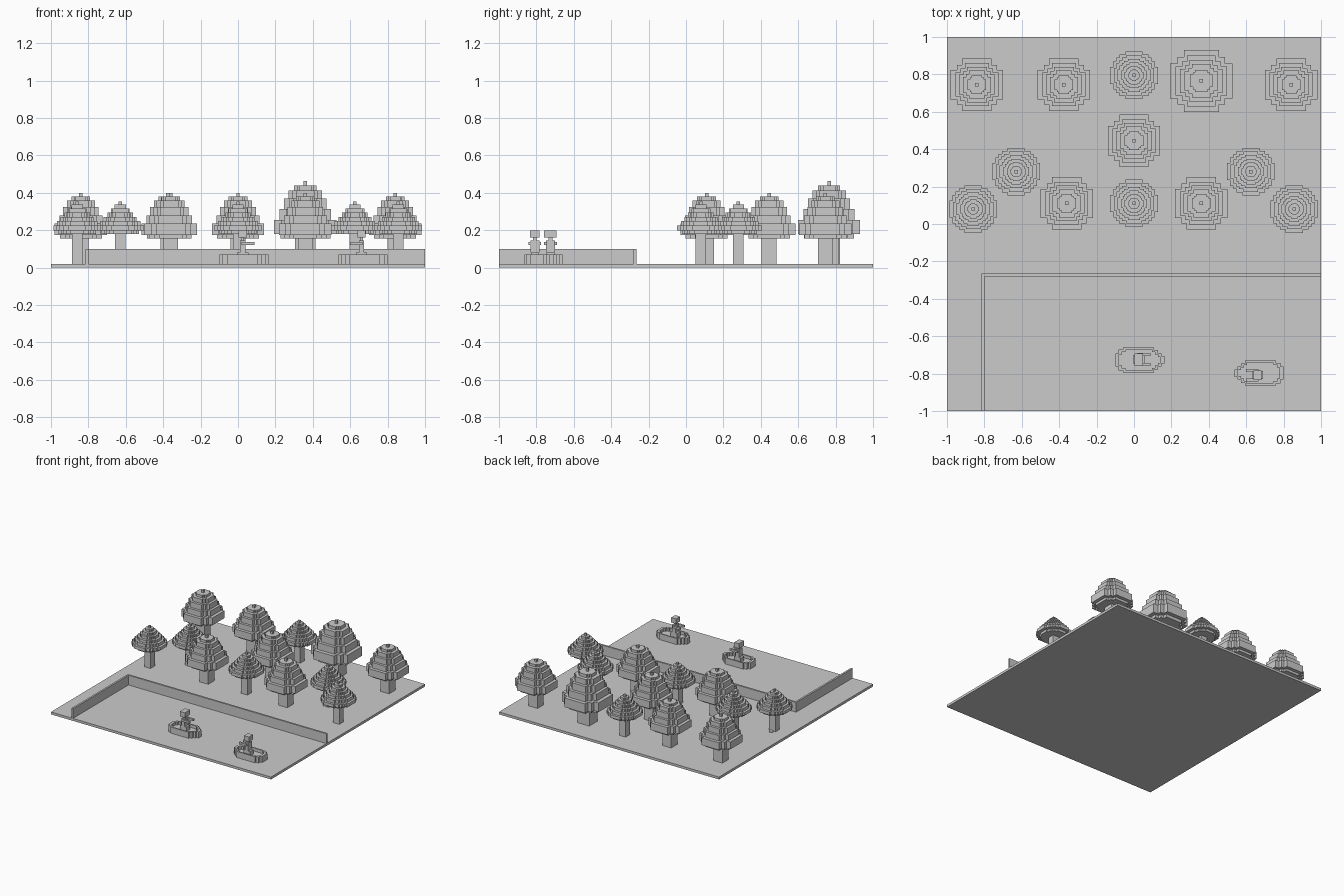
import bpy, bmesh, math

if "Cube" in bpy.data.objects:
    bpy.data.objects.remove(bpy.data.objects["Cube"], do_unlink=True)

grey = bpy.data.materials.new("plain grey")
grey.use_nodes = True
grey.diffuse_color = (0.6, 0.6, 0.6, 1)
grey.node_tree.nodes["Principled BSDF"].inputs["Base Color"].default_value = (0.6, 0.6, 0.6, 1)


def finish(name, bm):
    bmesh.ops.recalc_face_normals(bm, faces=bm.faces)
    mesh = bpy.data.meshes.new(name)
    bm.to_mesh(mesh)
    bm.free()
    mesh.materials.append(grey)
    obj = bpy.data.objects.new(name, mesh)
    bpy.context.collection.objects.link(obj)
    return obj


def loft(name, outline, rings, x=0, y=0, flip=1):
    """Stack scaled copies of an outline; each ring is (scale, z)."""
    bm = bmesh.new()
    loops = [[bm.verts.new((x + flip * px * s, y + py * s, z)) for px, py in outline]
             for s, z in rings]
    n = len(outline)
    for low, high in zip(loops, loops[1:]):
        for i in range(n):
            j = (i + 1) % n
            bm.faces.new((low[i], low[j], high[j], high[i]))
    bm.faces.new(loops[0][::-1])
    bm.faces.new(loops[-1])
    return finish(name, bm)


def box(name, x0, x1, y0, y1, z0, z1):
    return loft(name, [(x0, y0), (x1, y0), (x1, y1), (x0, y1)], [(1, z0), (1, z1)])


def stepped(corners):
    """Blocky round outline: corner points of one quarter, turned four times."""
    quarter = []
    for i, (a, b) in enumerate(corners):
        quarter.append((a, b))
        if i + 1 < len(corners):
            quarter.append((corners[i + 1][0], b))
    return [p for k in range(4) for p in
            [(round(math.cos(k * math.pi / 2)) * a - round(math.sin(k * math.pi / 2)) * b,
              round(math.sin(k * math.pi / 2)) * a + round(math.cos(k * math.pi / 2)) * b)
             for a, b in quarter]]


SQUARE = [(1, -1), (1, 1), (-1, 1), (-1, -1)]
BROAD = stepped([(1, 0.56), (0.76, 0.76), (0.56, 1)])
ROUND = stepped([(1, 0.36), (0.87, 0.6), (0.74, 0.74), (0.6, 0.87), (0.36, 1)])

# Canopy tiers as (radius, top height)
TALL_TIERS = [(0.112, 0.175), (0.14, 0.235), (0.115, 0.28), (0.095, 0.325),
              (0.075, 0.36), (0.05, 0.38)]
CAP_TIERS = [(0.1, 0.2), (0.127, 0.225), (0.108, 0.25), (0.088, 0.272),
             (0.068, 0.295), (0.05, 0.317), (0.03, 0.337)]


def tree(kind, x, y, outline, tiers, base, tip, trunk, wide=1.0, high=1.0):
    lift = lambda z: base + (z - base) * high
    rings, z = [], base
    for r, top in tiers:
        rings += [(r * wide, lift(z)), (r * wide, lift(top))]
        z = top
    loft(kind + "_canopy", outline, rings, x, y)
    loft(kind + "_tip", SQUARE, [(0.009, lift(z)), (0.009, lift(tip))], x, y)
    loft(kind + "_trunk", SQUARE, [(trunk, 0.02), (trunk, base + 0.01)], x, y)


# Ground and low corner wall
box("ground", -1, 1, -1, 1, 0, 0.02)
box("back_wall", -0.815, 1, -0.28, -0.265, 0.02, 0.1)
box("side_wall", -0.815, -0.8, -1, -0.28, 0.02, 0.1)

# Tall trees, one of them larger
for x, y in [(-0.84, 0.745), (-0.375, 0.745), (0.84, 0.745),
             (0, 0.445), (-0.36, 0.11), (0.36, 0.11)]:
    tree("tall_tree", x, y, BROAD, TALL_TIERS, 0.155, 0.4, 0.04)
tree("large_tree", 0.36, 0.765, BROAD, TALL_TIERS, 0.155, 0.4, 0.054, 1.19, 1.26)

# Cap-shaped trees
for x, y in [(0, 0.795), (0.625, 0.28), (-0.63, 0.28),
             (-0.86, 0.08), (0, 0.11), (0.857, 0.08)]:
    tree("cap_tree", x, y, ROUND, CAP_TIERS, 0.18, 0.355, 0.028)

# Small round stub beside one trunk
disc = [(math.cos(a * math.pi / 6), math.sin(a * math.pi / 6)) for a in range(12)]
loft("root_stub", disc, [(0.018, 0), (0.018, 0.025)], -0.86, 0.12)

# Half of the hull outline from bow to stern, mirrored across its length
half = [(0.132, 0.02), (0.115, 0.02), (0.115, 0.035), (0.095, 0.035), (0.095, 0.052),
        (0.075, 0.052), (0.075, 0.067), (-0.09, 0.067), (-0.09, 0.055),
        (-0.115, 0.055), (-0.115, 0.035), (-0.132, 0.035)]
HULL = half + [(a, -b) for a, b in reversed(half)]


def boat(x, y, flip, fx, fy, head):
    loft("boat_hull", HULL, [(1, 0.02), (1, 0.07), (0.84, 0.07), (0.84, 0.045)], x, y, flip)
    # Seated rower
    box("rower_legs", fx - 0.03, fx + 0.03, fy - 0.022, fy + 0.022, 0.045, 0.08)
    box("rower_body", fx - 0.014, fx + 0.014, fy - 0.024, fy + 0.024, 0.08, 0.145)
    box("rower_neck", fx - 0.008, fx + 0.008, fy - 0.01, fy + 0.01, 0.145, 0.165)
    box("rower_head", fx - 0.022, fx + 0.022, fy - head, fy + head, 0.16, 0.2)
    for side in (-1, 1):
        ay, ax = fy + side * 0.026, fx + flip * 0.028
        box("rower_arm", ax - 0.034, ax + 0.034, ay - 0.008, ay + 0.008, 0.122, 0.138)


boat(0.032, -0.727, 1, 0.025, -0.725, 0.033)
boat(0.668, -0.797, -1, 0.66, -0.808, 0.026)
